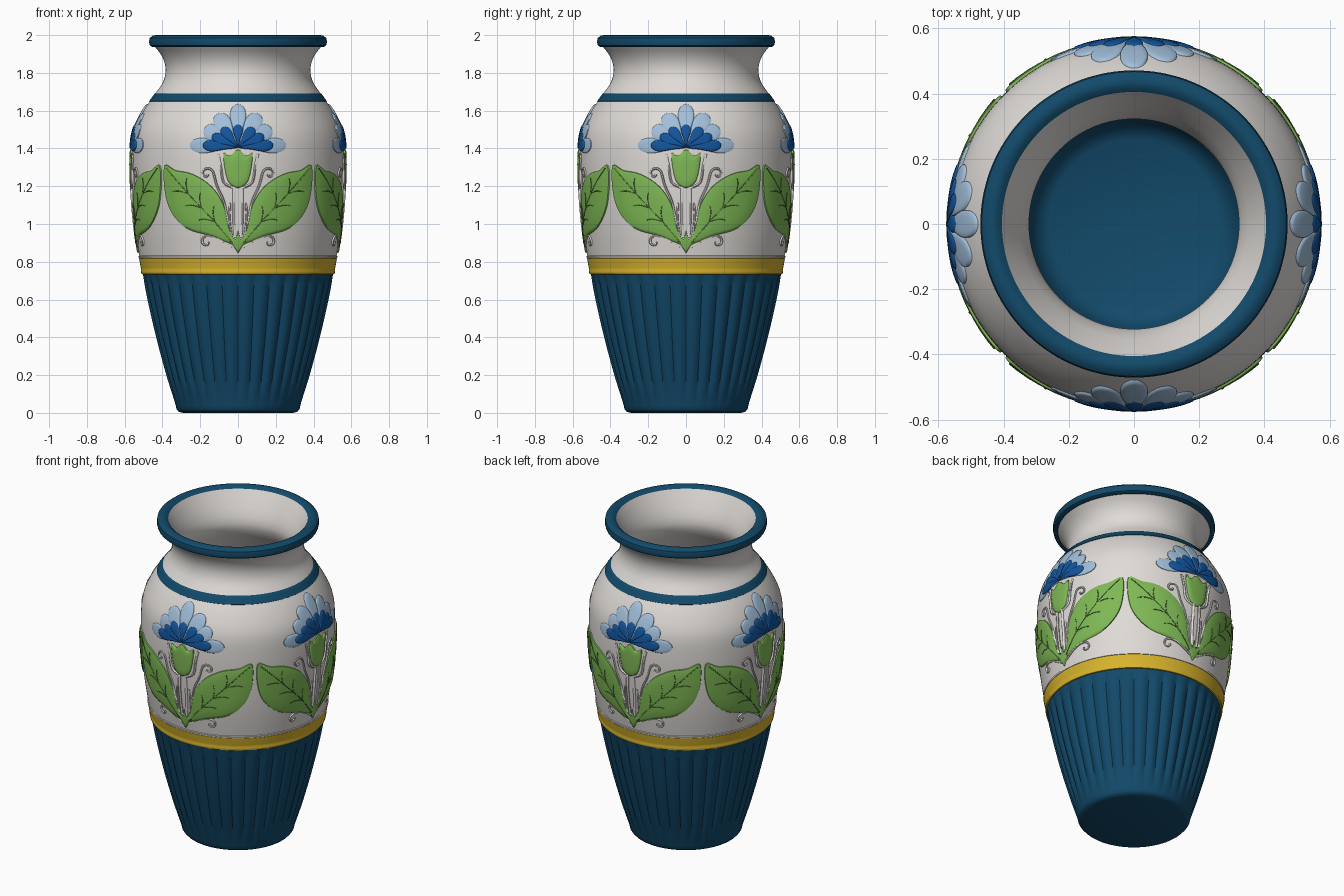
import bpy, bmesh, math
from mathutils import Vector

if "Cube" in bpy.data.objects:
    bpy.data.objects.remove(bpy.data.objects["Cube"])


def material(name, rgb):
    m = bpy.data.materials.new(name)
    m.diffuse_color = (*rgb, 1)
    m.use_nodes = True
    m.node_tree.nodes["Principled BSDF"].inputs["Base Color"].default_value = m.diffuse_color
    return m


NAVY = material("deep blue", (0.006, 0.068, 0.145))
WHITE = material("warm white", (0.74, 0.71, 0.68))
YELLOW = material("mustard yellow", (0.68, 0.45, 0.025))
GREEN = material("leaf green", (0.21, 0.48, 0.09))
DARK = material("vein green", (0.10, 0.22, 0.045))
PALE = material("pale blue", (0.36, 0.52, 0.70))
BLUE = material("petal blue", (0.006, 0.09, 0.34))

# outer silhouette as (height, radius)
KEYS = [(0.04, 0.33), (0.2, 0.378), (0.4, 0.432), (0.6, 0.478), (0.73, 0.503), (0.82, 0.52),
        (1.0, 0.546), (1.2, 0.561), (1.4, 0.562), (1.5, 0.547), (1.6, 0.5), (1.69, 0.438),
        (1.75, 0.398), (1.8, 0.384), (1.85, 0.388), (1.9, 0.41), (1.95, 0.45)]


def radius(z):
    z = min(max(z, KEYS[0][0]), KEYS[-1][0])
    n = len(KEYS)
    i = next(k for k in range(n - 1) if z <= KEYS[k + 1][0])

    def slope(k):
        a, b = KEYS[max(k - 1, 0)], KEYS[min(k + 1, n - 1)]
        return (b[1] - a[1]) / (b[0] - a[0])
    (z0, r0), (z1, r1) = KEYS[i], KEYS[i + 1]
    d = z1 - z0
    t = (z - z0) / d
    return ((2*t**3 - 3*t*t + 1) * r0 + (t**3 - 2*t*t + t) * d * slope(i)
            + (3*t*t - 2*t**3) * r1 + (t**3 - t*t) * d * slope(i + 1))


def finish(name, mesh, mats, angle=40):
    for m in mats:
        mesh.materials.append(m)
    mesh.shade_smooth()
    mesh.set_sharp_from_angle(angle=math.radians(angle))
    ob = bpy.data.objects.new(name, mesh)
    bpy.context.collection.objects.link(ob)
    return ob


def lathe(name, profile, mat, flute=None, seg=144):
    """Spin (radius, height) points; profile runs with the surface on its right."""
    bm = bmesh.new()
    rings = []
    for r, z in profile:
        if r == 0:
            rings.append([bm.verts.new((0, 0, z))] * seg)
            continue
        ring = []
        for k in range(seg):
            a = 2 * math.pi * k / seg
            q = r + (flute(a, z) if flute else 0)
            ring.append(bm.verts.new((q * math.cos(a), q * math.sin(a), z)))
        rings.append(ring)
    for a, b in zip(rings, rings[1:]):
        for k in range(seg):
            j = (k + 1) % seg
            bm.faces.new(list(dict.fromkeys((a[k], a[j], b[j], b[k]))))
    mesh = bpy.data.meshes.new(name)
    bm.to_mesh(mesh)
    bm.free()
    return finish(name, mesh, [mat])


def span(z0, z1, n, extra=0):
    zs = [z0 + (z1 - z0) * k / n for k in range(n + 1)]
    return [(radius(z) + extra, z) for z in zs]


# ---- vase body ----
def flutes(a, z):
    fade = max(0, min(1, (z - 0.04) / 0.15, (0.735 - z) / 0.05))
    return fade * (0.013 * abs(math.sin(18 * a)) - 0.010)


lathe("fluted_base", [(0, 0), (0.29, 0), (0.314, 0.006), (0.326, 0.02)] + span(0.04, 0.735, 20),
      NAVY, flutes, 288)
lathe("yellow_band", [(0.495, 0.732)] + span(0.735, 0.75, 2, 0.007) + span(0.755, 0.818, 4, 0.004)
      + [(0.515, 0.82)], YELLOW)
lathe("white_lip", [(0.515, 0.818)] + span(0.82, 0.83, 2, 0.005) + [(0.519, 0.834)], WHITE)
lathe("white_belly", span(0.82, 1.65, 36), WHITE)
lathe("shoulder_ring", [(radius(1.648), 1.648)] + span(1.65, 1.69, 3, 0.004)
      + [(radius(1.692), 1.692)], NAVY)
lathe("white_neck", span(1.69, 1.95, 16), WHITE)
lathe("rim", [(0.435, 1.94), (0.455, 1.938), (0.467, 1.946), (0.471, 1.965), (0.467, 1.985),
              (0.452, 1.997), (0.435, 2.0), (0.42, 1.997), (0.405, 1.985)], NAVY)
lathe("inner_neck", [(0.405, 1.985), (0.385, 1.95), (0.352, 1.89), (0.33, 1.84), (0.322, 1.8),
                     (0.325, 1.76), (0.36, 1.7), (0.42, 1.62), (0.48, 1.5), (0.5, 1.36),
                     (0.495, 1.15), (0.475, 0.95), (0.45, 0.78)], WHITE)
lathe("inner_floor", [(0.45, 0.78), (0.40, 0.5), (0.345, 0.22), (0.315, 0.1), (0.29, 0.065),
                      (0.26, 0.05), (0, 0.05)], NAVY)


# ---- relief decoration, repeated on four sides ----
def on_surface(x, z, h):
    r = radius(z)
    a = math.asin(max(-1, min(1, x / r)))
    return Vector(((r + h) * math.sin(a), -(r + h) * math.cos(a), z))


def smooth(pts, steps, closed):
    n, out = len(pts), []
    for i in range(n if closed else n - 1):
        pick = (lambda k: pts[k % n]) if closed else (lambda k: pts[max(0, min(n - 1, k))])
        p = [Vector(pick(i + k)) for k in (-1, 0, 1, 2)]
        for s in range(steps):
            t = s / steps
            out.append(0.5 * (2*p[1] + (p[2] - p[0])*t + (2*p[0] - 5*p[1] + 4*p[2] - p[3])*t*t
                              + (3*p[1] - p[0] - 3*p[2] + p[3])*t**3))
    return out if closed else out + [Vector(pts[-1])]


def four_sides(name, mesh, mat):
    ob = finish(name + "_1", mesh, [mat], 60)
    for k in range(1, 4):
        cp = ob.copy()
        cp.name = f"{name}_{k + 1}"
        cp.rotation_euler.z = k * math.pi / 2
        bpy.context.collection.objects.link(cp)


def plaque(name, outline, centre, mat, h, steps=4):
    """Low cushion laid on the wall, edges tucked into it."""
    pts = smooth(outline, steps, True) if steps > 1 else [Vector(p) for p in outline]
    n, c = len(pts), Vector(centre)
    if sum(pts[k].x * pts[(k+1) % n].y - pts[(k+1) % n].x * pts[k].y for k in range(n)) < 0:
        pts.reverse()
    bm = bmesh.new()
    rings = []
    for t, f in ((1, -0.003), (0.985, 0.6 * h), (0.88, 0.9 * h), (0.6, h), (0.3, h)):
        rings.append([bm.verts.new(on_surface(*(c + (p - c) * t), f)) for p in pts])
    mid = bm.verts.new(on_surface(*c, h))
    for k in range(n):
        j = (k + 1) % n
        for a, b in zip(rings, rings[1:]):
            bm.faces.new((a[k], a[j], b[j], b[k]))
        bm.faces.new((rings[-1][k], rings[-1][j], mid))
    mesh = bpy.data.meshes.new(name)
    bm.to_mesh(mesh)
    bm.free()
    four_sides(name, mesh, mat)


def strand(name, pts, mat, thick, h=0.002):
    """Thin round cord following the wall."""
    line = [on_surface(p.x, p.y, h) for p in smooth(pts, 4, False)]
    cu = bpy.data.curves.new(name, 'CURVE')
    cu.dimensions, cu.bevel_depth, cu.bevel_resolution = '3D', thick, 1
    cu.use_fill_caps = True
    sp = cu.splines.new('POLY')
    sp.points.add(len(line) - 1)
    for q, p in zip(sp.points, line):
        q.co = (*p, 1)
    tmp = bpy.data.objects.new(name, cu)
    bpy.context.collection.objects.link(tmp)
    mesh = bpy.data.meshes.new_from_object(tmp.evaluated_get(bpy.context.evaluated_depsgraph_get()))
    bpy.data.objects.remove(tmp)
    mesh.materials.clear()
    four_sides(name, mesh, mat)


def petal(name, deg, length, width, mat, h):
    a = math.radians(deg)
    d, s = Vector((math.sin(a), math.cos(a))), Vector((math.cos(a), -math.sin(a)))
    o = Vector((0, 1.405))
    shape = [(0, 0), (.35, .45), (.7, 1), (.92, .75), (1, 0), (.92, -.75), (.7, -1), (.35, -.45)]
    plaque(name, [o + d * u * length + s * v * width for u, v in shape], o + d * length * 0.6, mat, h)


# flower head: pale outer petals with dark inner ones
for i, (deg, ln, w) in enumerate([(0, .23, .042), (32, .21, .045), (60, .205, .045), (87, .255, .04)]):
    for s in ((1,) if deg == 0 else (1, -1)):
        petal("outer_petal", s * deg, ln, w, PALE, 0.007 + 0.001 * (3 - i))
for deg, ln, w in [(0, .125, .026), (38, .135, .028), (65, .15, .028), (86, .185, .03)]:
    for s in ((1,) if deg == 0 else (1, -1)):
        petal("inner_petal", s * deg, ln, w, BLUE, 0.0135)

# flower cup under the petals
plaque("flower_cup", [(-.078, 1.375), (-.045, 1.36), (0, 1.395), (.045, 1.36), (.078, 1.375),
                      (.066, 1.27), (.045, 1.215), (0, 1.19), (-.045, 1.215), (-.066, 1.27)],
       (0, 1.28), GREEN, 0.012, 3)
# foot where the leaves meet
plaque("stem_foot", [(0, .845), (.035, .90), (.055, .95), (.012, .92), (0, .97), (-.012, .92),
                     (-.055, .95), (-.035, .90)], (0, .905), GREEN, 0.010, 1)

for s in (1, -1):
    def m(pts):
        return [(s * x, z) for x, z in pts]
    # broad leaf with midrib and side veins
    plaque("leaf", m([(.025, .895), (.14, .935), (.27, .975), (.35, 1.06), (.385, 1.17), (.388, 1.31),
                      (.33, 1.285), (.24, 1.265), (.14, 1.20), (.075, 1.10), (.05, .99)]),
           (s * .22, 1.10), GREEN, 0.011)
    strand("leaf_midrib", m([(.03, .90), (.13, 1.02), (.25, 1.15), (.375, 1.295)]), DARK, 0.003, 0.010)
    for x, z in ((.12, 1.01), (.19, 1.085), (.26, 1.16)):
        strand("leaf_vein", m([(x, z), (x + .05, z + .015), (x + .085, z + .01)]), DARK, 0.002, 0.011)
        strand("leaf_vein", m([(x, z), (x + .01, z + .05), (x + .005, z + .085)]), DARK, 0.002, 0.011)
    # stem sides and sepal lines
    strand("stem_line", m([(.015, .93), (.022, 1.05), (.02, 1.20)]), WHITE, 0.009)
    strand("stem_line_outer", m([(.035, .94), (.045, 1.02), (.042, 1.11)]), WHITE, 0.006)
    strand("sepal", m([(.02, 1.19), (.075, 1.22), (.09, 1.30), (.105, 1.37)]), WHITE, 0.007)
    # upper and lower curled tendrils
    curl = [(.165 + (.035 - .004 * k) * math.cos(2.9 - .8 * k),
             1.265 + (.035 - .004 * k) * math.sin(2.9 - .8 * k)) for k in range(8)]
    strand("upper_tendril", m([(.05, 1.0), (.075, 1.12), (.11, 1.20)] + curl), WHITE, 0.006)
    curl = [(.165 + (.032 - .004 * k) * math.cos(1.6 - .8 * k),
             .905 + (.032 - .004 * k) * math.sin(1.6 - .8 * k)) for k in range(7)]
    strand("lower_tendril", m([(.02, .875), (.07, .905), (.12, .93)] + curl), WHITE, 0.006)
